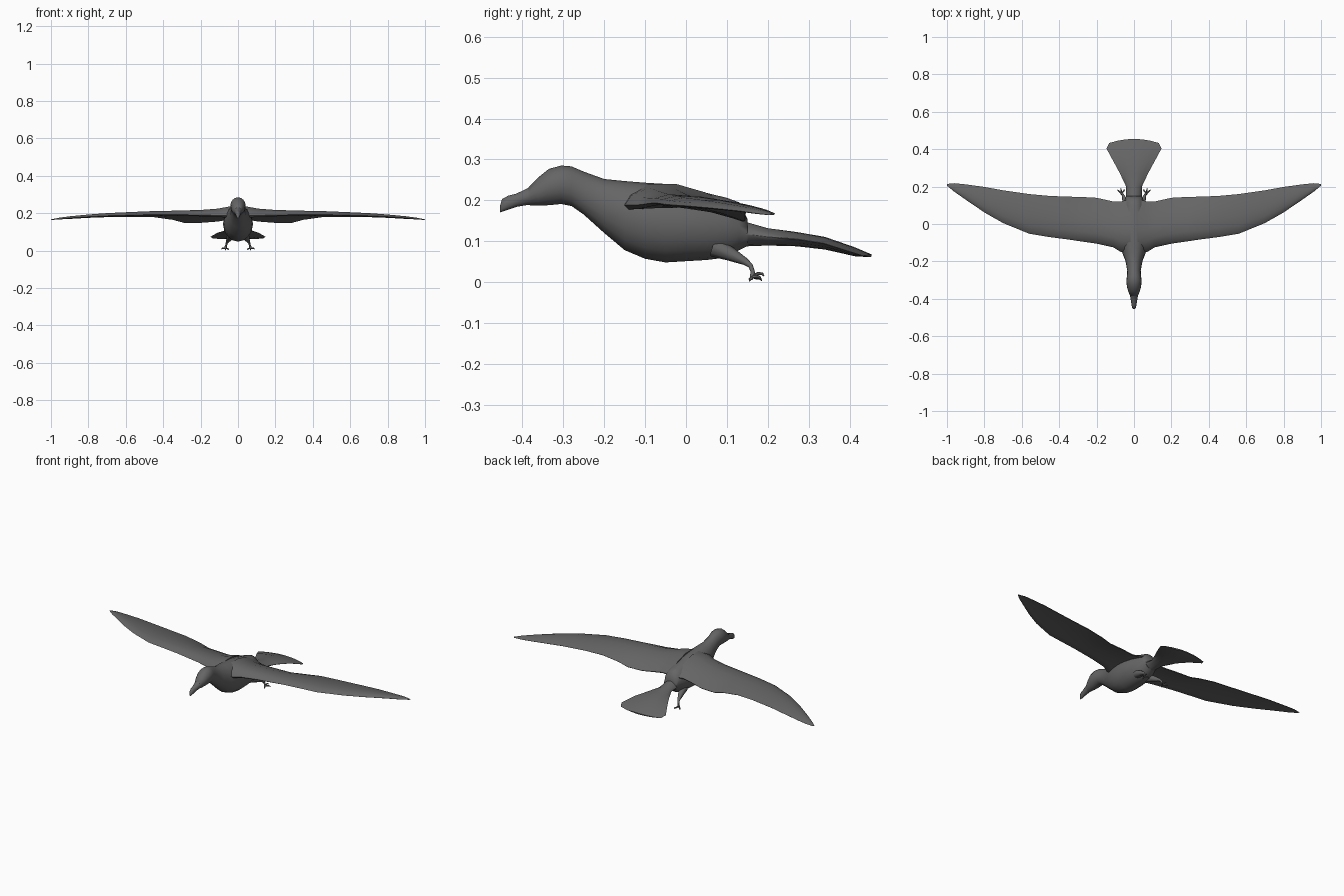
import bpy, bmesh, math
from mathutils import Vector

grey = bpy.data.materials.new("dark_grey")
grey.diffuse_color = (0.13, 0.13, 0.13, 1)


def loft(name, rings, mirror=False, angle=50):
    """Skin a list of equal-length point rings and cap both ends."""
    bm = bmesh.new()
    vr = [[bm.verts.new(p) for p in ring] for ring in rings]
    n = len(vr[0])
    for a, b in zip(vr, vr[1:]):
        for i in range(n):
            j = (i + 1) % n
            bm.faces.new((a[i], a[j], b[j], b[i]))
    bm.faces.new(vr[0])
    bm.faces.new(vr[-1])
    bmesh.ops.recalc_face_normals(bm, faces=bm.faces)
    me = bpy.data.meshes.new(name)
    bm.to_mesh(me)
    bm.free()
    me.materials.append(grey)
    ob = bpy.data.objects.new(name, me)
    bpy.context.collection.objects.link(ob)
    bpy.ops.object.select_all(action='DESELECT')
    ob.select_set(True)
    bpy.context.view_layer.objects.active = ob
    bpy.ops.object.shade_smooth_by_angle(angle=math.radians(angle))
    if mirror:
        ob.modifiers.new("Mirror", 'MIRROR').use_axis[0] = True
    return ob


def oval(y, top, bottom, w, n=16):
    """Upright elliptical cross-section."""
    zc, h = (top + bottom) / 2, (top - bottom) / 2
    return [(w * math.cos(2 * math.pi * i / n), y, zc + h * math.sin(2 * math.pi * i / n))
            for i in range(n)]


def tube(name, path, n=6):
    """Tapered tube through (x, y, z, radius) points, mirrored to both sides."""
    pts = [Vector(p[:3]) for p in path]
    rings = []
    for i, p in enumerate(pts):
        d = (pts[min(i + 1, len(pts) - 1)] - pts[max(i - 1, 0)]).normalized()
        u = d.orthogonal() if abs(d.x) > 0.9 else d.cross(Vector((1, 0, 0)))
        u.normalize()
        v = d.cross(u)
        rings.append([p + path[i][3] * (u * math.cos(2 * math.pi * k / n)
                                        + v * math.sin(2 * math.pi * k / n)) for k in range(n)])
    return loft(name, rings, mirror=True)


# Body, neck and head: y, top, bottom, half width
loft("body", [oval(*s) for s in [
    (-0.385, 0.232, 0.188, 0.021), (-0.36, 0.257, 0.187, 0.031), (-0.335, 0.277, 0.188, 0.038),
    (-0.305, 0.285, 0.191, 0.041), (-0.28, 0.283, 0.186, 0.038), (-0.25, 0.270, 0.165, 0.036),
    (-0.20, 0.252, 0.120, 0.045), (-0.15, 0.247, 0.078, 0.064), (-0.10, 0.243, 0.057, 0.076),
    (-0.05, 0.240, 0.048, 0.080), (0.00, 0.232, 0.051, 0.080), (0.05, 0.218, 0.054, 0.074),
    (0.10, 0.206, 0.060, 0.060), (0.13, 0.195, 0.078, 0.050), (0.15, 0.155, 0.088, 0.042)]])

# Hooked beak
loft("beak", [oval(*s, n=10) for s in [
    (-0.455, 0.186, 0.170, 0.004), (-0.45, 0.204, 0.171, 0.009), (-0.435, 0.212, 0.176, 0.013),
    (-0.415, 0.217, 0.183, 0.016), (-0.385, 0.232, 0.188, 0.021), (-0.36, 0.250, 0.192, 0.028)]])

# Wing stations: x, leading y, trailing y, leading z, trailing z, thickness
stations = [
    (0.02, -0.155, 0.135, 0.190, 0.170, 0.060), (0.07, -0.150, 0.120, 0.188, 0.165, 0.052),
    (0.11, -0.125, 0.120, 0.188, 0.158, 0.044), (0.20, -0.105, 0.140, 0.190, 0.150, 0.034),
    (0.29, -0.092, 0.145, 0.192, 0.150, 0.029), (0.35, -0.083, 0.146, 0.193, 0.166, 0.025),
    (0.45, -0.070, 0.150, 0.193, 0.180, 0.022), (0.56, -0.052, 0.160, 0.190, 0.182, 0.020),
    (0.70, 0.005, 0.180, 0.186, 0.180, 0.017), (0.80, 0.062, 0.198, 0.181, 0.176, 0.014),
    (0.90, 0.130, 0.212, 0.174, 0.170, 0.011), (0.96, 0.172, 0.218, 0.168, 0.167, 0.008),
    (1.00, 0.205, 0.214, 0.164, 0.164, 0.003)]
# Airfoil outline: chord fraction, height in thicknesses
airfoil = [(0, 0), (0.06, 0.45), (0.22, 0.85), (0.45, 0.9), (0.7, 0.65), (0.88, 0.3),
           (1, 0.03), (0.99, -0.08), (0.75, 0.0), (0.45, 0.0), (0.18, -0.15), (0.04, -0.2)]


def section(x, y0, y1, z0, z1, t):
    # The trailing part droops only behind mid chord
    return [(x, y0 + c * (y1 - y0), z0 + c ** 2 * (z1 - z0) + h * t) for c, h in airfoil]


loft("wing", [section(*s) for s in stations], mirror=True)

# Fanned tail: y, top, bottom, half width, edge sweep
fan = [(0.09, 0.155, 0.072, 0.050, 0), (0.14, 0.148, 0.088, 0.042, 0), (0.20, 0.131, 0.090, 0.042, 0),
       (0.27, 0.122, 0.088, 0.075, 0), (0.34, 0.110, 0.080, 0.110, 0.005),
       (0.415, 0.084, 0.063, 0.147, 0.012), (0.455, 0.067, 0.061, 0.132, 0.022)]
tail_rings = []
for y, top, bottom, w, sweep in fan:
    edge = 0.5 * (top + bottom)
    ring = [(w * f, y - sweep * f * f, edge + (top - edge) * (1.03 - f * f))
            for f in (-1, -0.7, -0.35, 0, 0.35, 0.7, 1)]
    ring += [(w * f, y - sweep * f * f, edge - (edge - bottom) * (1.03 - f * f))
             for f in (1, 0.7, 0.35, 0, -0.35, -0.7, -1)]
    tail_rings.append(ring)
loft("tail", tail_rings)

# Legs and clawed toes
tube("leg", [(0.035, 0.07, 0.085, 0.024), (0.045, 0.11, 0.068, 0.017), (0.055, 0.145, 0.050, 0.009),
             (0.060, 0.158, 0.040, 0.006), (0.064, 0.163, 0.026, 0.005), (0.066, 0.163, 0.014, 0.007)], 8)
for label, dx, dy, z in (("inner", -0.017, 0.022, 0.007), ("middle", 0.004, 0.028, 0.018),
                         ("outer", 0.022, 0.020, 0.010), ("rear", 0.002, -0.008, 0.005)):
    x, y = 0.066, 0.163
    tube(label + "_toe", [(x, y, 0.014, 0.005), (x + dx * 0.5, y + dy * 0.5, z + 0.003, 0.004),
                          (x + dx * 0.85, y + dy * 0.85, z + 0.002, 0.0035),
                          (x + dx, y + dy, z - 0.004, 0.001)])
